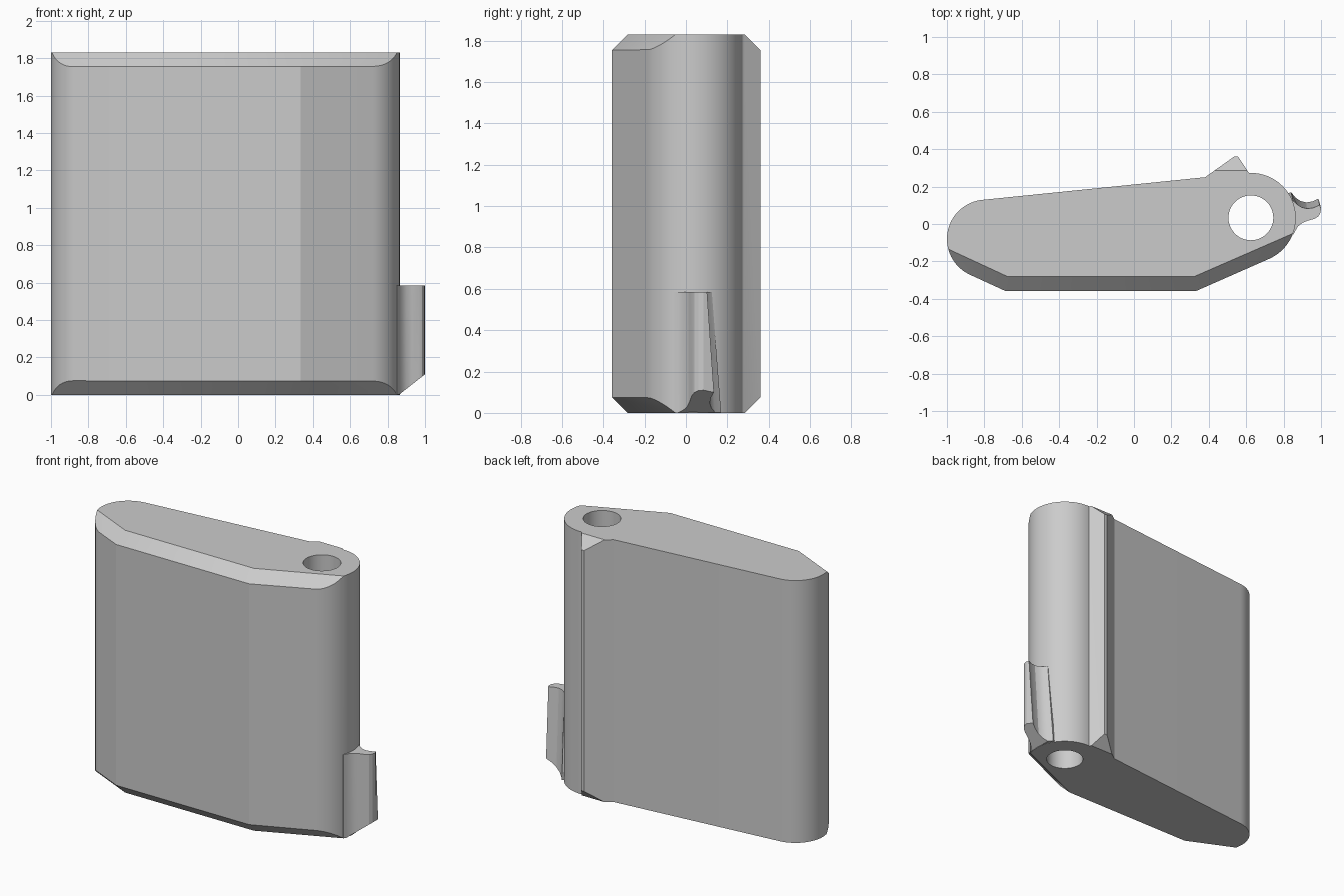
import bpy, bmesh, math
from mathutils import Vector

if "Cube" in bpy.data.objects:
    bpy.data.objects.remove(bpy.data.objects["Cube"])

H = 1.83      # body height
C = 0.075     # chamfer size

grey = bpy.data.materials.new("light grey")
grey.diffuse_color = (0.6, 0.6, 0.6, 1)
grey.use_nodes = True
grey.node_tree.nodes["Principled BSDF"].inputs["Base Color"].default_value = grey.diffuse_color


def arc(cx, cy, r, a0, a1, n):
    pts = []
    for i in range(n + 1):
        a = math.radians(a0 + (a1 - a0) * i / n)
        pts.append((cx + r * math.cos(a), cy + r * math.sin(a)))
    return pts


def prism(lower, upper, z0, z1):
    """Loft between two outlines with the same number of points."""
    bm = bmesh.new()
    lo = [bm.verts.new((x, y, z0)) for x, y in lower]
    hi = [bm.verts.new((x, y, z1)) for x, y in upper]
    bm.faces.new(lo)
    bm.faces.new(hi)
    n = len(lo)
    for i in range(n):
        j = (i + 1) % n
        bm.faces.new((lo[i], lo[j], hi[j], hi[i]))
    bmesh.ops.recalc_face_normals(bm, faces=bm.faces)
    return bm


def slice_off(bm, point, normal):
    """Cut away the side the normal points to and close the hole."""
    bmesh.ops.bisect_plane(bm, geom=bm.verts[:] + bm.edges[:] + bm.faces[:], dist=1e-5,
                           plane_co=point, plane_no=Vector(normal).normalized(),
                           clear_outer=True)
    bmesh.ops.holes_fill(bm, edges=[e for e in bm.edges if e.is_boundary], sides=0)
    bmesh.ops.recalc_face_normals(bm, faces=bm.faces)


def finish(bm, name):
    me = bpy.data.meshes.new(name)
    bm.to_mesh(me)
    bm.free()
    ob = bpy.data.objects.new(name, me)
    bpy.context.collection.objects.link(ob)
    me.materials.append(grey)
    return ob


def activate(ob):
    bpy.ops.object.select_all(action='DESELECT')
    ob.select_set(True)
    bpy.context.view_layer.objects.active = ob


# Body outline: right round end, front flats, left round end, back ridge
outline = arc(0.625, 0.033, 0.24, 92, -66.5, 40)
outline += [(0.335, -0.357), (-0.69, -0.357)]
outline += arc(-0.79, -0.08, 0.21, 245, 95.7, 36)
outline += [(0.38, 0.25), (0.535, 0.36), (0.557, 0.36), (0.61, 0.28)]
bm = prism(outline, outline, 0, H)

# Chamfers on the three front flats and on the ridge, top and bottom
flats = [((0.335, -0.357), (0.4, -0.917)), ((0.0, -0.357), (0, -1)),
         ((-0.69, -0.357), (-0.42, -0.907)), ((0.55, 0.36), (0, 1))]
for (px, py), (nx, ny) in flats:
    slice_off(bm, (px, py, H - C), (nx, ny, 1))
    slice_off(bm, (px, py, C), (nx, ny, -1))
body = finish(bm, "body")

# Through hole
bore = arc(0.625, 0.033, 0.12, 0, 352.5, 47)
cutter = finish(prism(bore, bore, -0.2, H + 0.2), "hole_cutter")
cutter.hide_render = True
mod = body.modifiers.new("hole", 'BOOLEAN')
mod.operation = 'DIFFERENCE'
mod.solver = 'EXACT'
mod.object = cutter
activate(body)
bpy.ops.object.modifier_apply(modifier="hole")
bpy.data.objects.remove(cutter, do_unlink=True)

# Hooked tab: front side straight, back side drafted
front = [(0.80, -0.05), (0.853, -0.055), (0.863, -0.035), (0.878, -0.012),
         (0.90, 0.006), (0.93, 0.018), (0.965, 0.028), (0.985, 0.04), (0.997, 0.06)]
back_top = [(1.0, 0.085), (0.992, 0.102), (0.96, 0.087), (0.925, 0.082),
            (0.895, 0.09), (0.872, 0.105), (0.85, 0.125), (0.80, 0.12)]
back_low = [(1.0, 0.085), (0.985, 0.142), (0.955, 0.126), (0.92, 0.118),
            (0.89, 0.124), (0.865, 0.14), (0.84, 0.17), (0.79, 0.15)]
bm = prism(front + back_low, front + back_top, 0.002, 0.585)
slice_off(bm, (0.86, 0, 0), (0.11, 0, -0.14))   # sloped underside
tab = finish(bm, "tab")

for ob in (body, tab):
    activate(ob)
    bpy.ops.object.shade_smooth_by_angle(angle=math.radians(22))
